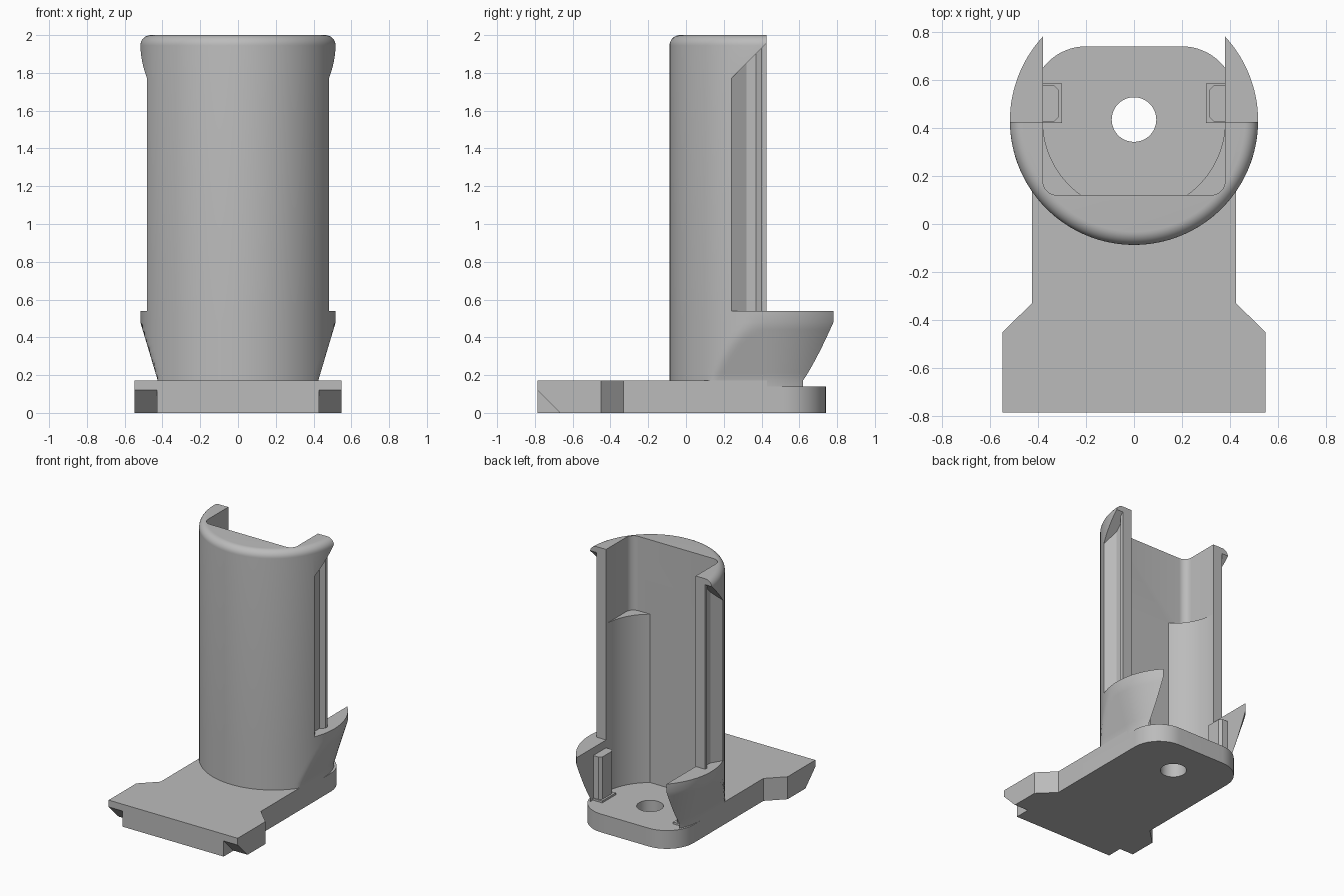
import bpy, bmesh, math

if "Cube" in bpy.data.objects:
    bpy.data.objects.remove(bpy.data.objects["Cube"], do_unlink=True)

grey = bpy.data.materials.new("plain_grey")
grey.use_nodes = True
GREY = (0.5, 0.5, 0.5, 1)
grey.diffuse_color = GREY
grey.node_tree.nodes["Principled BSDF"].inputs["Base Color"].default_value = GREY

CY = 0.43        # centre of the round holder in y
R = 0.517        # outer radius
FOOT = 0.425     # half width at the foot
SLOT = 0.38      # half width of the pocket
FLOOR, DECK, RIM, TOP = 0.14, 0.172, 0.54, 2.0


def loft(name, rings):
    """Solid through rings that all have the same number of points."""
    bm = bmesh.new()
    loops = [[bm.verts.new(p) for p in ring] for ring in rings]
    n = len(loops[0])
    for a, b in zip(loops, loops[1:]):
        for i in range(n):
            j = (i + 1) % n
            bm.faces.new((a[i], a[j], b[j], b[i]))
    bm.faces.new(loops[0])
    bm.faces.new(loops[-1])
    bmesh.ops.recalc_face_normals(bm, faces=bm.faces)
    mesh = bpy.data.meshes.new(name)
    bm.to_mesh(mesh)
    bm.free()
    mesh.materials.append(grey)
    obj = bpy.data.objects.new(name, mesh)
    bpy.context.collection.objects.link(obj)
    return obj


def prism(name, outline, low, high):
    """Upright prism; high may be a height or a function of x and y."""
    top = high if callable(high) else (lambda x, y: high)
    return loft(name, [[(x, y, low) for x, y in outline],
                       [(x, y, top(x, y)) for x, y in outline]])


def arc(cx, cy, r, start, end, n):
    angles = [math.radians(start + (end - start) * i / n) for i in range(n + 1)]
    return [(cx + r * math.cos(a), cy + r * math.sin(a)) for a in angles]


def mirrored(half):
    """Close an outline given for +x only."""
    return half + [(-x, y) for x, y in reversed(half)]


def box(name, x0, x1, y0, y1, z0, z1):
    return prism(name, [(x0, y0), (x1, y0), (x1, y1), (x0, y1)], z0, z1)


def cut(obj, *cutters):
    bpy.context.view_layer.objects.active = obj
    for c in cutters:
        c.hide_render = True
        m = obj.modifiers.new("cut", "BOOLEAN")
        m.operation, m.solver, m.object = "DIFFERENCE", "EXACT", c
        bpy.ops.object.modifier_apply(modifier=m.name)
        bpy.data.objects.remove(c, do_unlink=True)


def smooth(obj):
    bpy.ops.object.select_all(action="DESELECT")
    obj.select_set(True)
    bpy.context.view_layer.objects.active = obj
    bpy.ops.object.shade_smooth_by_angle(angle=math.radians(25))


def pocket(low):
    """Round-fronted lower pocket, flattened at the front wall."""
    a = math.degrees(math.asin((CY - 0.12) / SLOT))
    half = [(SLOT, 1.2)] + arc(0, CY, SLOT, 0, -a, 24)
    return prism("pocket_cutter", mirrored(half), low, 1.43)


# Base plate: wide front tongue, narrow body, rounded back corners
plate = mirrored([(0.547, -0.785), (0.547, -0.45), (FOOT, -0.33)]
                 + arc(0.2, 0.515, 0.225, 0, 90, 16))
base = prism("base_plate", plate, 0, DECK)
cut(base, box("back_step_cutter", -1, 1, CY, 1, FLOOR, 1), pocket(FLOOR),
    prism("hole_cutter", arc(0, 0.435, 0.093, 0, 350, 35), -1, 1))

# Sloped undercuts below the front corners
for s in (1, -1):
    wedge = [[(s * x, -0.9, -0.1), (s * x, -0.565, -0.1), (s * x, -0.9, 0.235)]
             for x in (0.428, 0.7)]
    cut(base, loft("undercut_cutter", wedge))
smooth(base)


# Holder shell: round front, flanks tapering into the foot
def ring(z, r, w):
    pts = []
    for i in range(128):
        a = 2 * math.pi * i / 128
        c, s = math.cos(a), math.sin(a)
        if s < 0:
            pts.append((max(-w, min(w, r * c)), CY + r * s, z))
        else:
            pts.append((w * c, CY + w * s, z))
    return pts


rings = [ring(0.12, R, FOOT - 0.001)]
for i in range(9):
    t = i / 8
    rings.append(ring(DECK + t * (0.48 - DECK), R, FOOT + t * (R - FOOT)))
ROUND = 0.055
for i in range(9):
    a = math.radians(90 * i / 8)
    r = R - ROUND * (1 - math.cos(a))
    rings.append(ring(TOP - ROUND * (1 - math.sin(a)), r, r))
shell = loft("holder_shell", rings)

# Open back, lower pocket, wider upper pocket
upper = mirrored([(SLOT, 1.2)] + arc(SLOT - 0.06, 0.18, 0.06, 0, -90, 8))
cut(shell, box("open_back_cutter", -1, 1, CY - 0.005, 1.3, RIM, 2.3),
    pocket(0), prism("upper_pocket_cutter", upper, 1.43, 2.3))

# Side grooves with a lip at the back and a sloped top
groove = [(0.7, 0.24), (0.48, 0.24), (0.43, 0.32), (0.43, 0.37),
          (0.46, 0.4), (0.46, 0.6), (0.7, 0.6)]
for s in (1, -1):
    cut(shell, prism("groove_cutter", [(s * x, y) for x, y in groove],
                     RIM, lambda x, y: 1.77 + y - 0.24))
smooth(shell)

# Small posts on the inner flanks, with a flared foot
post = [(0.39, 0.425), (0.335, 0.425), (0.315, 0.445),
        (0.315, 0.56), (0.335, 0.58), (0.39, 0.58)]
foot = [(0.39, 0.42), (0.3, 0.42), (0.3, 0.585), (0.39, 0.585)]
for s, side in ((1, "left"), (-1, "right")):
    prism(side + "_post", [(s * x, y) for x, y in post], FLOOR - 0.01, 0.48)
    prism(side + "_post_foot", [(s * x, y) for x, y in foot], FLOOR - 0.01, FLOOR + 0.015)
